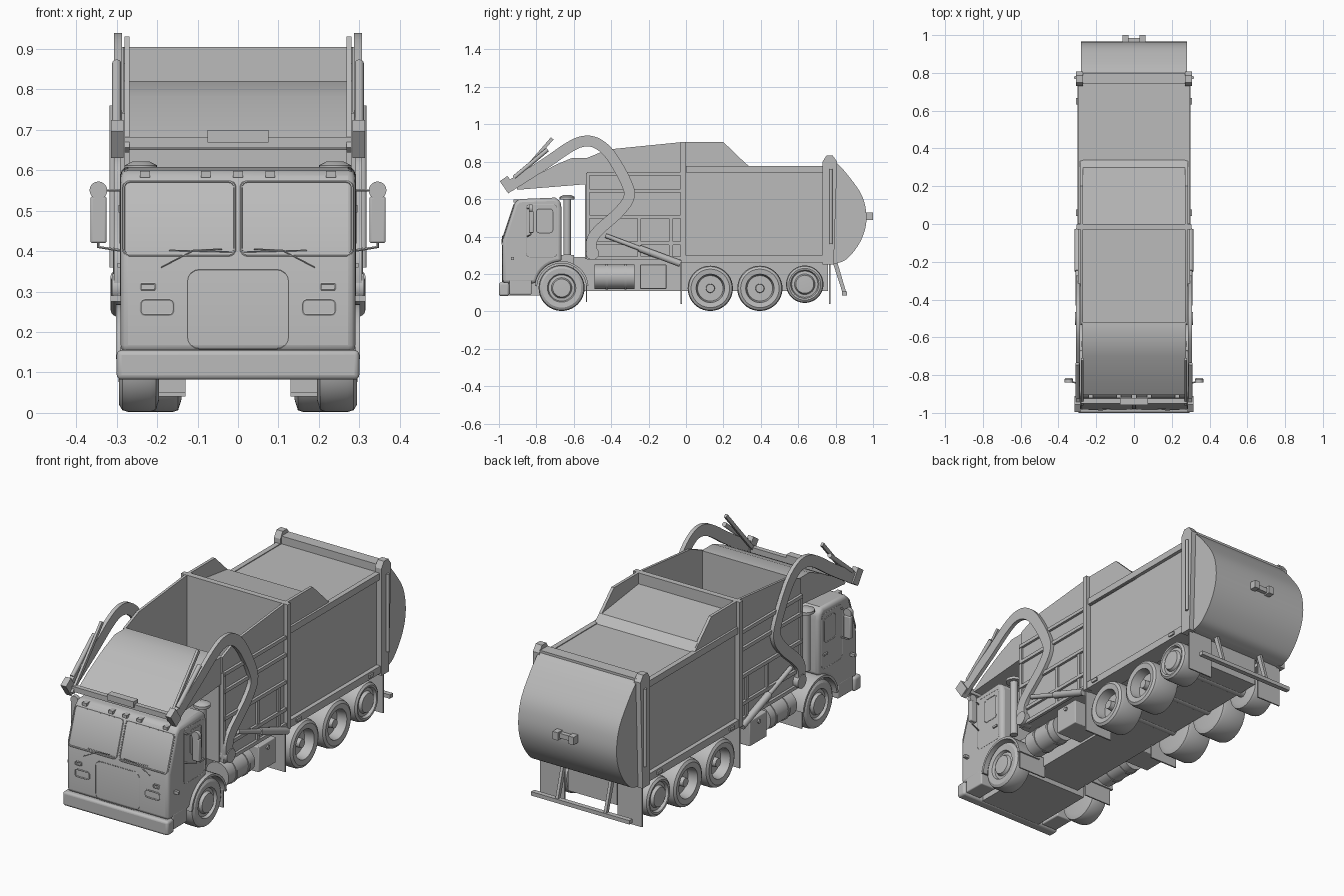
import bpy, bmesh, math
from mathutils import Vector

if "Cube" in bpy.data.objects:
    bpy.data.objects.remove(bpy.data.objects["Cube"])

paint = bpy.data.materials.new("plain_grey")
paint.use_nodes = True
GREY = (0.5, 0.5, 0.5, 1)
paint.diffuse_color = GREY
paint.node_tree.nodes["Principled BSDF"].inputs["Base Color"].default_value = GREY
made = []


def finish(name, bm, bevel=0, segments=3):
    bmesh.ops.recalc_face_normals(bm, faces=bm.faces)
    mesh = bpy.data.meshes.new(name)
    bm.to_mesh(mesh)
    bm.free()
    mesh.materials.append(paint)
    obj = bpy.data.objects.new(name, mesh)
    bpy.context.collection.objects.link(obj)
    if bevel:
        mod = obj.modifiers.new("Bevel", "BEVEL")
        mod.width, mod.segments = bevel, segments
        mod.limit_method, mod.angle_limit = "ANGLE", math.radians(40)
    made.append(obj)
    return obj


def sides(name, both):
    return [("left_" + name, 1), ("right_" + name, -1)] if both else [(name, 1)]


def prism(name, pts, x0, x1, both=False, bevel=0):
    """Side profile of (y, z) points, extruded from x0 to x1."""
    for n, s in sides(name, both):
        bm = bmesh.new()
        rings = [[bm.verts.new((s * x, y, z)) for y, z in pts] for x in (x0, x1)]
        bm.faces.new(rings[0])
        bm.faces.new(rings[1])
        for i in range(len(pts)):
            j = (i + 1) % len(pts)
            bm.faces.new((rings[0][i], rings[0][j], rings[1][j], rings[1][i]))
        finish(n, bm, bevel)


def box(name, x, y, z, both=False, bevel=0):
    prism(name, [(y[0], z[0]), (y[1], z[0]), (y[1], z[1]), (y[0], z[1])], x[0], x[1], both, bevel)


def smooth_path(pts, steps=6):
    out = []
    for i in range(len(pts) - 1):
        a, b, c, d = [Vector(pts[min(max(k, 0), len(pts) - 1)]) for k in range(i - 1, i + 3)]
        for k in range(steps):
            t = k / steps
            out.append((2 * b + (c - a) * t + (2 * a - 5 * b + 4 * c - d) * t * t
                        + (3 * b - a - 3 * c + d) * t ** 3) / 2)
    return out + [Vector(pts[-1])]


def strip(name, path, width, x0, x1):
    """Flat bar of constant width following a (y, z) path."""
    path = [Vector(p) for p in path]
    up, down = [], []
    for i, p in enumerate(path):
        d = (path[min(i + 1, len(path) - 1)] - path[max(i - 1, 0)]).normalized()
        n = Vector((-d.y, d.x)) * width / 2
        up.append(p + n)
        down.append(p - n)
    prism(name, up + down[::-1], x0, x1, True)


def lathe(name, profile, y, z, n=40):
    """Spin (radius, x) points round an axis along x."""
    for nm, s in sides(name, True):
        bm = bmesh.new()
        vs = [bm.verts.new((s * x, y + r, z)) for r, x in profile]
        es = [bm.edges.new(e) for e in zip(vs, vs[1:])]
        bmesh.ops.spin(bm, geom=vs + es, cent=(0, y, z), axis=(1, 0, 0),
                       angle=math.tau, steps=n, use_merge=True)
        bmesh.ops.remove_doubles(bm, verts=bm.verts, dist=0.0005)
        finish(nm, bm)


def rod(name, a, b, r, both=True, n=20, r2=None):
    for nm, s in sides(name, both):
        p, q = [Vector((s * v[0], v[1], v[2])) for v in (a, b)]
        bm = bmesh.new()
        bmesh.ops.create_cone(bm, cap_ends=True, segments=n, radius1=r,
                              radius2=r if r2 is None else r2, depth=(q - p).length)
        bm.transform((q - p).to_track_quat("Z", "Y").to_matrix().to_4x4())
        bmesh.ops.translate(bm, verts=bm.verts, vec=(p + q) / 2)
        finish(nm, bm)


def pipe(name, pts, r, both=True, cyclic=False):
    for nm, s in sides(name, both):
        data = bpy.data.curves.new(nm, "CURVE")
        data.dimensions, data.bevel_depth, data.bevel_resolution = "3D", r, 1
        sp = data.splines.new("POLY")
        sp.points.add(len(pts) - 1)
        sp.use_cyclic_u = cyclic
        for p, c in zip(sp.points, pts):
            p.co = (s * c[0], c[1], c[2], 1)
        tmp = bpy.data.objects.new(nm + "_path", data)
        bm = bmesh.new()
        mesh = tmp.to_mesh()
        bm.from_mesh(mesh)
        tmp.to_mesh_clear()
        bpy.data.objects.remove(tmp)
        finish(nm, bm)


def rounded(a, b, r):
    """Rounded rectangle between corners a and b."""
    out = []
    for k, (cx, cy) in enumerate([(b[0] - r, b[1] - r), (a[0] + r, b[1] - r),
                                  (a[0] + r, a[1] + r), (b[0] - r, a[1] + r)]):
        for i in range(5):
            t = (k + i / 4) * math.pi / 2
            out.append((cx + r * math.cos(t), cy + r * math.sin(t)))
    return out


def front_y(z):
    return -0.98 if z < 0.385 else -0.98 + (z - 0.385) * 0.065 / 0.195


# Cab shell with wheel arch cutaway
arch = [(-0.665 + 0.14 * math.cos(t), 0.125 + 0.14 * math.sin(t))
        for t in [math.radians(90 + 9 * i) for i in range(9)]]
prism("cab", [(-0.98, 0.15), (-0.98, 0.385), (-0.918, 0.575), (-0.895, 0.6), (-0.70, 0.608),
              (-0.672, 0.59), (-0.665, 0.55)] + arch + [(-0.80, 0.15)], -0.29, 0.29, bevel=0.018)
box("cab_underside", (-0.18, 0.18), (-0.95, -0.6), (0.085, 0.3))
box("bumper", (-0.3, 0.3), (-1.0, -0.945), (0.082, 0.155), bevel=0.012)
box("cab_step", (0.2, 0.29), (-0.945, -0.825), (0.09, 0.17), True, 0.006)

# Windshield, headlamps and grille outlines on the cab front
for name, a, b, r, both in [("windshield_seal", (0.008, 0.39), (0.283, 0.572), 0.015, True),
                            ("headlamp_rim", (0.16, 0.243), (0.24, 0.28), 0.01, True),
                            ("marker_lamp", (0.205, 0.305), (0.24, 0.32), 0.002, True),
                            ("grille_rim", (-0.125, 0.158), (0.125, 0.355), 0.03, False)]:
    pts = [(x, front_y(z) - 0.001, z) for x, z in rounded(a, b, r)]
    pipe(name, pts, 0.0035 if r < 0.02 else 0.0015, both, True)
pipe("wiper", [(0.04, -0.982, 0.405), (0.11, -0.982, 0.402), (0.19, -0.985, 0.36)], 0.002)
pipe("wiper_blade", [(0.01, -0.978, 0.398), (0.17, -0.978, 0.402)], 0.002)
for i, x in enumerate((-0.23, -0.08, 0, 0.08, 0.23)):
    box("roof_lamp_%d" % i, (x - 0.012, x + 0.012), (-0.922, -0.89), (0.582, 0.598))

# Doors: window, seam, handle and mirrors
pipe("door_window_seal", [(0.29, y, z) for y, z in rounded((-0.80, 0.42), (-0.712, 0.548), 0.015)], 0.003, True, True)
pipe("door_seam", [(0.29, y, z) for y, z in rounded((-0.855, 0.29), (-0.69, 0.572), 0.02)], 0.0015, True, True)
box("door_handle", (0.285, 0.298), (-0.73, -0.70), (0.36, 0.37), True)
box("side_lamp", (0.285, 0.315), (-0.935, -0.92), (0.275, 0.29), True)
pipe("mirror_arm", [(0.28, -0.85, 0.55), (0.345, -0.83, 0.55), (0.345, -0.83, 0.41), (0.28, -0.85, 0.4)], 0.004)
box("mirror", (0.325, 0.365), (-0.84, -0.815), (0.42, 0.535), True, 0.005)
rod("round_mirror", (0.345, -0.84, 0.55), (0.345, -0.82, 0.55), 0.022)

# Exhaust stacks behind the cab
rod("exhaust_stack", (0.24, -0.635, 0.3), (0.24, -0.635, 0.6), 0.02)
rod("exhaust_cap", (0.24, -0.635, 0.598), (0.24, -0.635, 0.612), 0.04)
rod("exhaust_cap_top", (0.24, -0.635, 0.612), (0.24, -0.635, 0.622), 0.04, r2=0.02)

# Wheels and fenders
front_rim = [(0.076, 0.292), (0.07, 0.278), (0.055, 0.28), (0.048, 0.295), (0, 0.297)]
rear_rim = [(0.076, 0.29), (0.068, 0.24), (0.024, 0.24), (0.022, 0.275), (0, 0.275)]


def tyre(name, inner, r, rim, y, z):
    lathe(name, [(0, inner + 0.01), (r * 0.75, inner), (r * 0.96, inner + 0.008), (r, inner + 0.022),
                 (r, 0.27), (r * 0.96, 0.286), (r * 0.85, 0.294)] + rim, y, z)


tyre("front_wheel", 0.195, 0.123, front_rim, -0.665, 0.125)
tyre("drive_wheel", 0.14, 0.121, rear_rim, 0.13, 0.123)
tyre("rear_drive_wheel", 0.14, 0.121, rear_rim, 0.395, 0.123)
tyre("tag_wheel", 0.16, 0.1, front_rim, 0.635, 0.145)
fender = [(-0.665 + 0.138 * math.cos(t), 0.125 + 0.138 * math.sin(t))
          for t in [math.radians(5 + 9 * i) for i in range(20)]]
strip("front_fender", fender, 0.012, 0.17, 0.302)
for i, y in enumerate((0.13, 0.395, 0.635)):
    rod("rear_axle_%d" % i, (-0.2, y, 0.13), (0.2, y, 0.13), 0.025, False)

# Chassis, tank, tool box and flaps
box("chassis", (-0.14, 0.14), (-0.62, 0.76), (0.11, 0.29))
rod("fuel_tank", (0.225, -0.49, 0.185), (0.225, -0.275, 0.185), 0.065, n=32)
for i, y in enumerate((-0.43, -0.33)):
    rod("tank_strap_%d" % i, (0.225, y, 0.185), (0.225, y + 0.012, 0.185), 0.069, n=32)
box("tool_box", (0.14, 0.29), (-0.245, -0.105), (0.12, 0.25), True, 0.004)
rod("tool_box_latch", (0.285, -0.175, 0.225), (0.298, -0.175, 0.225), 0.01)
box("front_flap", (0.13, 0.29), (-0.535, -0.528), (0.05, 0.16), True)
box("middle_flap", (0.13, 0.29), (-0.03, -0.022), (0.04, 0.27), True)
box("rear_flap", (0.15, 0.29), (0.765, 0.772), (0.04, 0.26), True)
prism("underride_leg", [(0.785, 0.26), (0.81, 0.26), (0.86, 0.09), (0.84, 0.09)], 0.13, 0.145, True)
box("underride_bar", (-0.28, 0.28), (0.835, 0.86), (0.085, 0.105))

# Open hopper
prism("hopper_side", [(-0.53, 0.28), (-0.02, 0.28), (-0.02, 0.905), (-0.42, 0.865), (-0.53, 0.82)], 0.27, 0.283, True)
box("hopper_floor", (-0.27, 0.27), (-0.53, -0.02), (0.28, 0.4))
box("hopper_front_wall", (-0.27, 0.27), (-0.54, -0.52), (0.28, 0.82))
box("hopper_back_wall", (-0.27, 0.27), (-0.03, 0.0), (0.28, 0.905))
for i, z in enumerate((0.735, 0.645, 0.505, 0.365, 0.285)):
    box("hopper_rib_%d" % i, (0.28, 0.296), (-0.53, -0.03), (z - 0.009, z + 0.009), True)
for i, y in enumerate((-0.525, -0.25, -0.08)):
    box("hopper_post_%d" % i, (0.28, 0.292), (y - 0.01, y + 0.01), (0.28, 0.51 if i else 0.74), True)
box("body_front_post", (0.27, 0.304), (-0.03, -0.003), (0.26, 0.905), True)

# Canopy reaching over the cab
prism("canopy", [(-0.9, 0.65), (-0.53, 0.68), (-0.53, 0.82), (-0.61, 0.82), (-0.7, 0.782), (-0.83, 0.71), (-0.905, 0.658)], -0.275, 0.275)

# Packer body with raised side plates
prism("packer_body", [(-0.01, 0.28), (0.76, 0.28), (0.76, 0.772), (0.34, 0.772), (0.3, 0.81), (-0.01, 0.85)], -0.278, 0.278)
prism("raised_side", [(-0.01, 0.74), (0.35, 0.74), (0.35, 0.772), (0.335, 0.775), (0.2, 0.905), (-0.01, 0.905)], 0.27, 0.285, True)
box("body_top_rail", (0.27, 0.296), (0, 0.74), (0.742, 0.776), True)
box("body_bottom_rail", (0.2, 0.3), (-0.02, 0.78), (0.262, 0.3), True)
for i, y in enumerate((0.06, 0.65)):
    box("body_lamp_%d" % i, (0.29, 0.308), (y - 0.018, y + 0.018), (0.274, 0.29), True)

# Tailgate
bulge = smooth_path([(0.80, 0.8), (0.86, 0.735), (0.935, 0.63), (0.962, 0.54), (0.96, 0.45),
                     (0.925, 0.36), (0.86, 0.28), (0.80, 0.255)])
prism("tailgate", [(0.75, 0.255), (0.75, 0.8)] + bulge, -0.28, 0.28)
prism("tailgate_post", [(0.73, 0.25), (0.79, 0.25), (0.808, 0.8), (0.785, 0.832), (0.75, 0.832), (0.73, 0.8)], 0.27, 0.306, True)
rod("tailgate_ram", (0.31, 0.775, 0.36), (0.31, 0.775, 0.76), 0.008)
box("tailgate_top_bar", (-0.28, 0.28), (0.74, 0.8), (0.77, 0.812))
box("tailgate_latch", (-0.06, 0.06), (0.95, 0.985), (0.495, 0.52))
for x in (-0.045, 0.045):
    box("latch_lug", (x - 0.015, x + 0.015), (0.96, 1.0), (0.488, 0.528))

# Lift arms, rams and forks
arm = smooth_path([(-0.5, 0.29), (-0.505, 0.37), (-0.47, 0.43), (-0.36, 0.53), (-0.305, 0.61), (-0.32, 0.69),
                   (-0.40, 0.83), (-0.47, 0.895), (-0.54, 0.91), (-0.62, 0.88), (-0.76, 0.785), (-0.95, 0.665)])
strip("lift_arm", arm, 0.058, 0.287, 0.307)
rod("arm_pivot", (0.25, -0.5, 0.31), (0.312, -0.5, 0.31), 0.035)
rod("arm_ram", (0.297, -0.43, 0.405), (0.297, -0.2, 0.318), 0.012)
rod("arm_ram_barrel", (0.297, -0.25, 0.337), (0.297, -0.03, 0.255), 0.018)
strip("fork", [(-0.955, 0.65), (-0.85, 0.77), (-0.715, 0.925)], 0.018, 0.268, 0.281)
rod("fork_ram", (0.3, -0.92, 0.715), (0.3, -0.74, 0.865), 0.011)
strip("fork_hub", [(-0.975, 0.71), (-0.93, 0.645)], 0.05, 0.283, 0.314)
box("fork_cross_bar", (-0.28, 0.28), (-0.95, -0.925), (0.655, 0.682))
box("fork_cross_plate", (-0.075, 0.075), (-0.958, -0.92), (0.668, 0.699))

# Smooth curved faces, keep hard edges
bpy.ops.object.select_all(action="DESELECT")
for obj in made:
    obj.select_set(True)
bpy.context.view_layer.objects.active = made[0]
bpy.ops.object.shade_smooth_by_angle(angle=math.radians(32))
